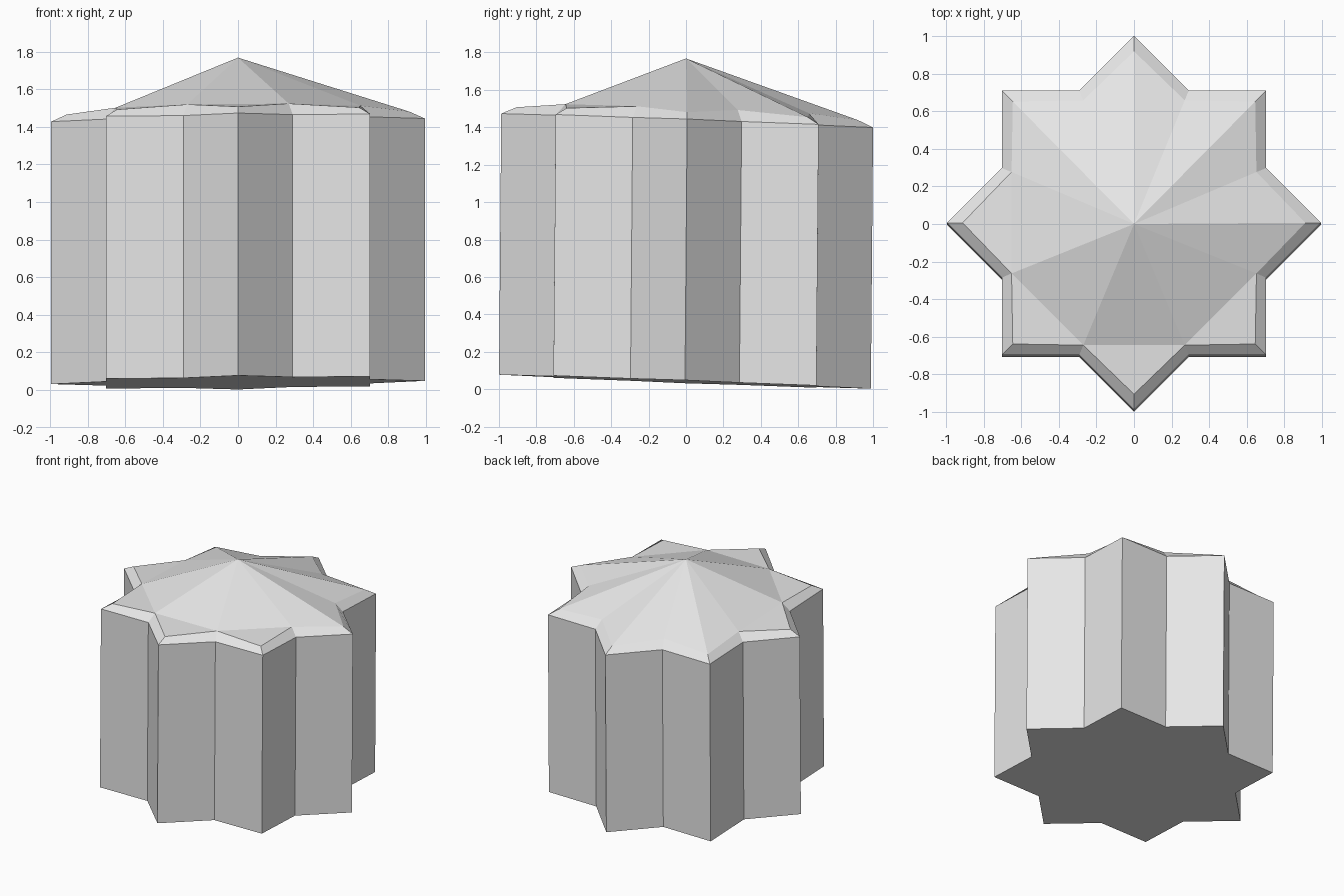
import bpy
import bmesh
from math import cos, sin, pi

cube = bpy.data.objects.get("Cube")
if cube:
    bpy.data.objects.remove(cube, do_unlink=True)

POINTS = 8
TIP, NOTCH = 0.994, 0.761            # wall outline radii
ROOF_TIP, ROOF_NOTCH = 0.912, 0.705  # roof outline radii

grey = bpy.data.materials.new("plain_grey")
grey.use_nodes = True
grey.diffuse_color = (0.8, 0.8, 0.8, 1)
grey.node_tree.nodes["Principled BSDF"].inputs["Base Color"].default_value = (0.8, 0.8, 0.8, 1)


def tilted(x, y, z):
    """Slight lean shared by the whole body."""
    return (x, y + 0.017 * (z - 0.7) * 0.5, z + 0.0085 * x - 0.0375 * y)


def star_ring(bm, tip, notch, tip_z, notch_z):
    ring = []
    for i in range(2 * POINTS):
        r, z = (notch, notch_z) if i % 2 else (tip, tip_z)
        a = pi * i / POINTS
        ring.append(bm.verts.new(tilted(r * cos(a), r * sin(a), z)))
    return ring


def bridge(bm, low, high):
    n = len(low)
    for i in range(n):
        j = (i + 1) % n
        bm.faces.new((low[i], low[j], high[j], high[i]))


bm = bmesh.new()

# Star-shaped walls and base
bottom = star_ring(bm, TIP, NOTCH, 0.04, 0.04)
top = star_ring(bm, TIP, NOTCH, 1.436, 1.436)
bm.faces.new(bottom[::-1])
bridge(bm, bottom, top)

# Chamfered rim
rim = star_ring(bm, ROOF_TIP, ROOF_NOTCH, 1.473, 1.497)
bridge(bm, top, rim)

# Shallow roof: one kite per star point, folded along or across its length
apex = bm.verts.new((0, 0, 1.768))
for i in range(POINTS):
    before, tip, after = rim[2 * i - 1], rim[2 * i], rim[2 * i + 1]
    if i < POINTS // 2:
        bm.faces.new((apex, before, tip))
        bm.faces.new((apex, tip, after))
    else:
        bm.faces.new((apex, before, after))
        bm.faces.new((before, tip, after))

bmesh.ops.recalc_face_normals(bm, faces=bm.faces)
mesh = bpy.data.meshes.new("star_prism")
bm.to_mesh(mesh)
bm.free()
mesh.materials.append(grey)
bpy.context.collection.objects.link(bpy.data.objects.new("star_prism", mesh))
